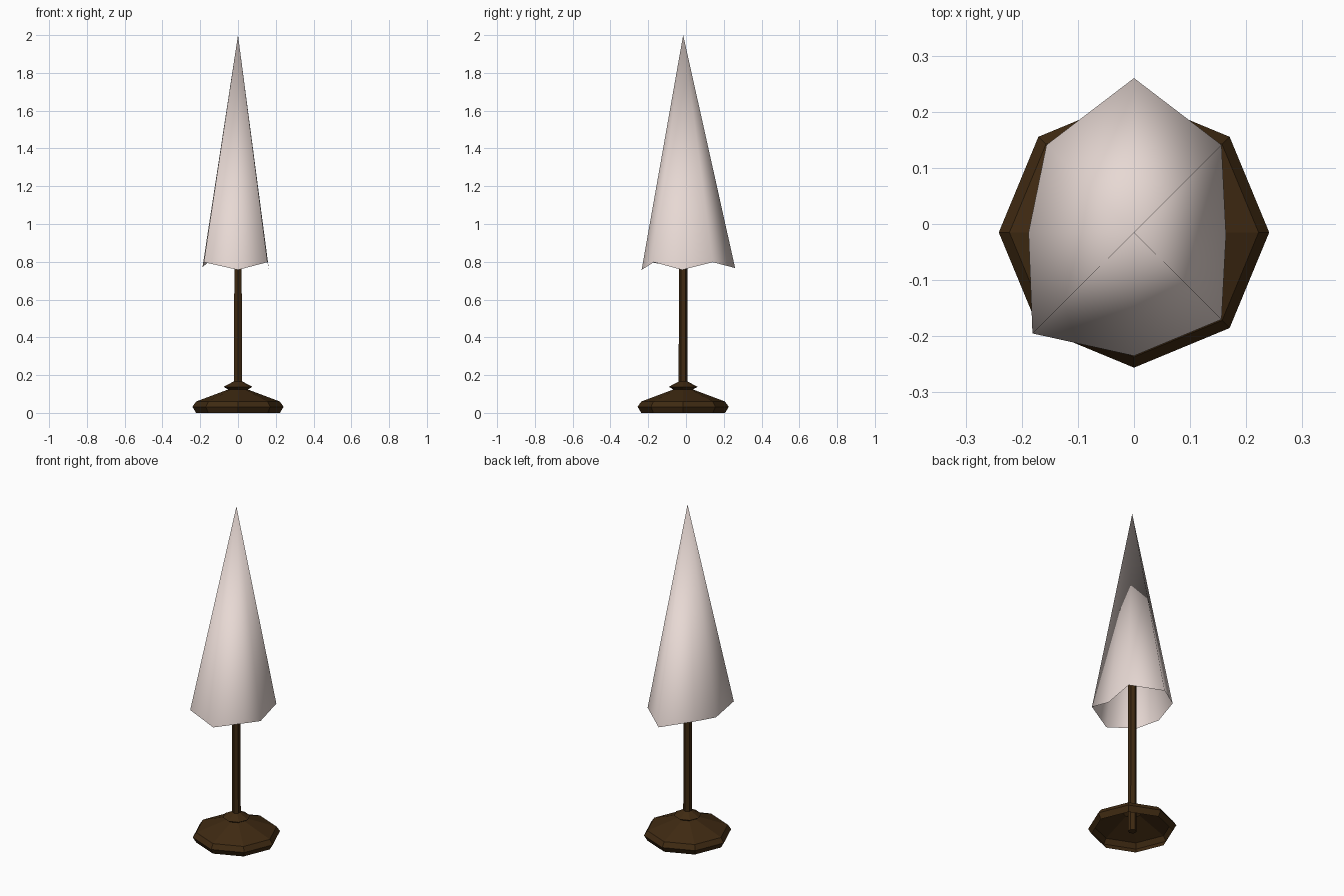
import bpy, math

if "Cube" in bpy.data.objects:
    bpy.data.objects.remove(bpy.data.objects["Cube"])

CY = -0.015  # parasol axis sits slightly forward of the centre


def material(name, color):
    m = bpy.data.materials.new(name)
    m.diffuse_color = (*color, 1)
    m.use_nodes = True
    m.node_tree.nodes["Principled BSDF"].inputs["Base Color"].default_value = m.diffuse_color
    return m


wood = material("dark brown", (0.05, 0.023, 0.006))
fabric = material("pale pink fabric", (0.80, 0.69, 0.655))


def make_object(name, verts, faces, mat, smooth=False):
    me = bpy.data.meshes.new(name)
    me.from_pydata(verts, [], faces)
    me.materials.append(mat)
    for p in me.polygons:
        p.use_smooth = smooth
    ob = bpy.data.objects.new(name, me)
    bpy.context.collection.objects.link(ob)
    return ob


def lathe(name, profile, sides, mat, turn=0.0, caps=False):
    """Faceted solid from (radius, height) pairs, listed bottom to top."""
    verts, faces = [], []
    for r, z in profile:
        for i in range(sides):
            a = turn + 2 * math.pi * i / sides
            verts.append((r * math.cos(a), CY + r * math.sin(a), z))
    for k in range(len(profile) - 1):
        for i in range(sides):
            j = (i + 1) % sides
            faces.append((k * sides + i, k * sides + j,
                          (k + 1) * sides + j, (k + 1) * sides + i))
    if caps:
        n = len(profile) * sides
        faces += [tuple(range(sides - 1, -1, -1)), tuple(range(n - sides, n))]
    return make_object(name, verts, faces, mat)


# Weighted foot, open underneath, with a collar round the pole
lathe("base", [(0.222, 0.0), (0.241, 0.032), (0.222, 0.06), (0.052, 0.124),
               (0.076, 0.138), (0.02, 0.168)], 8, wood)

# Slightly tapering pole running up inside the canopy
lathe("pole", [(0.024, 0.005), (0.021, 1.75)], 6, wood,
      turn=math.pi / 2, caps=True)

# Closed canopy: smooth eight-panel cone with a scalloped, uneven hem
hem = [(0.164, -0.02, 0.757), (0.156, 0.141, 0.798), (0, 0.26, 0.767),
       (-0.156, 0.141, 0.798), (-0.188, -0.015, 0.772), (-0.181, -0.195, 0.798),
       (0, -0.235, 0.757), (0.156, -0.17, 0.798)]
make_object("canopy", hem + [(0, CY, 2.0)],
            [(i, (i + 1) % 8, 8) for i in range(8)], fabric, smooth=True)
